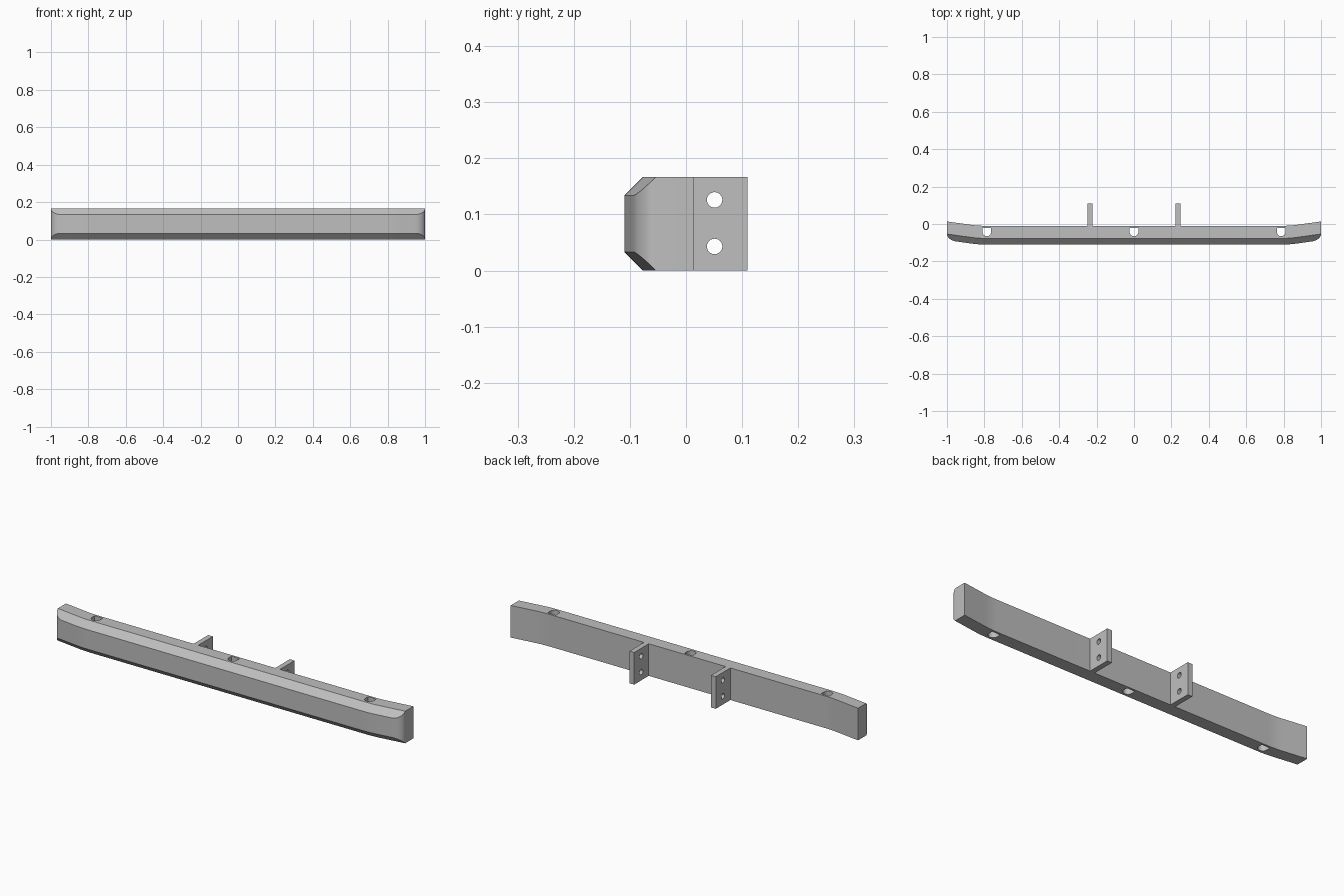
import bpy, bmesh, math
from mathutils import Matrix

if "Cube" in bpy.data.objects:
    bpy.data.objects.remove(bpy.data.objects["Cube"])

HEIGHT, FRONT, BACK, CHAMFER = 0.167, -0.11, -0.01, 0.033
BEND_START, BEND_END, SLOPE = 0.79, 0.87, 0.138
CORNER_X, CORNER_STEPS = 0.95, 12

grey = bpy.data.materials.new("grey_metal")
grey.use_nodes = True
grey.diffuse_color = (0.52, 0.52, 0.52, 1)
grey.node_tree.nodes["Principled BSDF"].inputs["Base Color"].default_value = grey.diffuse_color


def make_object(name, bm):
    bmesh.ops.recalc_face_normals(bm, faces=bm.faces)
    mesh = bpy.data.meshes.new(name)
    bm.to_mesh(mesh)
    bm.free()
    mesh.materials.append(grey)
    obj = bpy.data.objects.new(name, mesh)
    bpy.context.collection.objects.link(obj)
    return obj


def prism(name, outline, matrix, depth):
    """Extrude a flat outline along its local z, then place it."""
    bm = bmesh.new()
    face = bm.faces.new([bm.verts.new((x, y, 0)) for x, y in outline])
    moved = bmesh.ops.extrude_face_region(bm, geom=[face])["geom"]
    bmesh.ops.translate(bm, vec=(0, 0, depth),
                        verts=[v for v in moved if isinstance(v, bmesh.types.BMVert)])
    bm.transform(matrix)
    return make_object(name, bm)


def arc(radius, start, end, steps):
    angles = [start + (end - start) * i / steps for i in range(steps + 1)]
    return [(radius * math.cos(a), radius * math.sin(a)) for a in angles]


def activate(obj):
    bpy.ops.object.select_all(action="DESELECT")
    obj.select_set(True)
    bpy.context.view_layer.objects.active = obj


def drill(obj, cutters):
    activate(obj)
    for cutter in cutters:
        mod = obj.modifiers.new("hole", "BOOLEAN")
        mod.operation, mod.solver, mod.object = "DIFFERENCE", "EXACT", cutter
        bpy.ops.object.modifier_apply(modifier=mod.name)
        bpy.data.objects.remove(cutter)
    bpy.ops.object.shade_smooth_by_angle(angle=math.radians(28))


def sweep_back(x):
    """How far the wing has moved back at distance x from the middle."""
    if x <= BEND_START:
        return 0
    if x < BEND_END:
        return SLOPE * (x - BEND_START) ** 2 / (2 * (BEND_END - BEND_START))
    return SLOPE * (x - (BEND_START + BEND_END) / 2)


# Bumper beam: chamfered section lofted along x, with rounded end corners
half = [(BEND_START + (BEND_END - BEND_START) * i / 5, 0) for i in range(6)]
for i in range(CORNER_STEPS + 1):
    t = math.pi / 2 * i / CORNER_STEPS
    half.append((CORNER_X + (1 - CORNER_X) * math.sin(t), CHAMFER * (1 - math.cos(t))))
stations = [(-x, cut) for x, cut in reversed(half)] + half

bm = bmesh.new()
rings = []
for x, cut in stations:
    shift = sweep_back(abs(x))
    front, edge, back = FRONT + shift + cut, FRONT + shift + CHAMFER, BACK + shift
    low = CHAMFER - cut
    section = [(back, 0), (edge, 0), (front, low),
               (front, HEIGHT - low), (edge, HEIGHT), (back, HEIGHT)]
    rings.append([bm.verts.new((x, y, z)) for y, z in section])
for a, b in zip(rings, rings[1:]):
    for i in range(6):
        j = (i + 1) % 6
        bm.faces.new((a[i], a[j], b[j], b[i]))
bm.faces.new(rings[0])
bm.faces.new(rings[-1])
bmesh.ops.remove_doubles(bm, verts=bm.verts, dist=0.00001)
beam = make_object("bumper_beam", bm)

# Vertical D-shaped holes through the beam, flat side to the back
R = 0.0235
d_shape = [(R, R * 0.9), (-R, R * 0.9)] + arc(R, math.pi, 2 * math.pi, 16)
drill(beam, [prism("hole_cutter", d_shape, Matrix.Translation((x, -0.042, -0.1)), 0.4)
             for x in (-0.787, 0, 0.787)])

# Mounting brackets: upright plates with two bolt holes each
ALONG_X = Matrix(((0, 0, 1, 0), (1, 0, 0, 0), (0, 1, 0, 0), (0, 0, 0, 1)))
plate = [(BACK, 0), (0.11, 0), (0.11, HEIGHT), (BACK, HEIGHT)]
bolt = arc(0.0138, 0, 2 * math.pi, 24)[:-1]
for side, name in ((1, "left_bracket"), (-1, "right_bracket")):
    x = side * 0.235
    bracket = prism(name, plate, Matrix.Translation((x - 0.0135, 0, 0)) @ ALONG_X, 0.027)
    drill(bracket, [prism("bolt_cutter", bolt,
                          Matrix.Translation((x - 0.1, 0.051, z)) @ ALONG_X, 0.2)
                    for z in (0.043, 0.126)])
